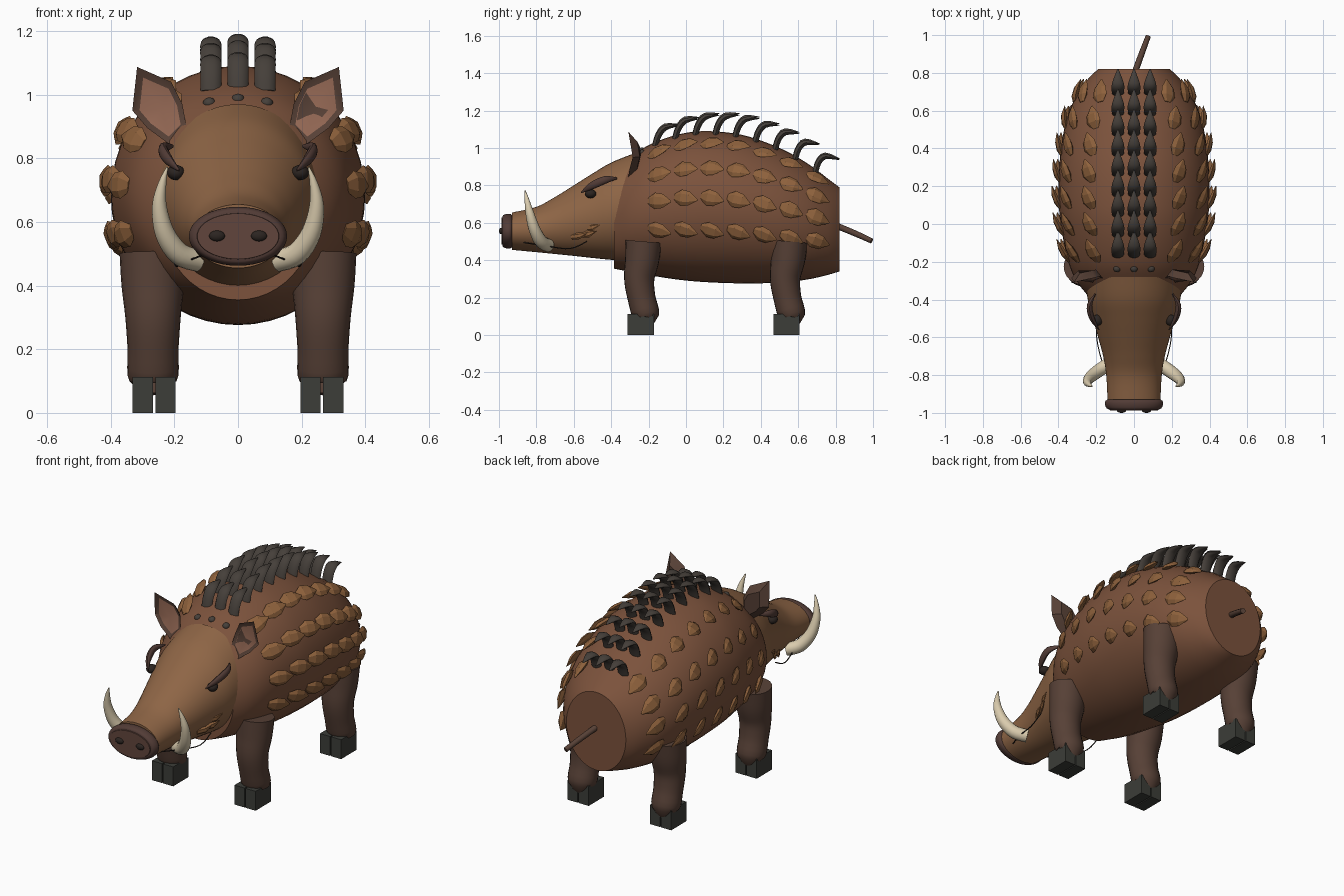
import bpy, bmesh, math
from mathutils import Vector, Matrix

if "Cube" in bpy.data.objects:
    bpy.data.objects.remove(bpy.data.objects["Cube"])


def mat(name, r, g, b):
    m = bpy.data.materials.new(name)
    m.diffuse_color = (r, g, b, 1)
    m.use_nodes = True
    m.node_tree.nodes["Principled BSDF"].inputs["Base Color"].default_value = m.diffuse_color
    return m


HIDE = mat("hide_brown", .20, .085, .045)
HEAD = mat("head_brown", .27, .13, .06)
LEG = mat("leg_brown", .095, .052, .037)
SCALE = mat("scale_tan", .27, .12, .045)
MANE = mat("mane_dark", .06, .05, .042)
HOOF = mat("hoof_dark", .045, .047, .04)
IVORY = mat("ivory", .70, .60, .42)
SNOUT = mat("snout_brown", .085, .045, .037)
PINK = mat("inner_ear", .30, .14, .09)
BLACK = mat("near_black", .025, .018, .015)


def finish(bm, name, material, smooth=True):
    bmesh.ops.recalc_face_normals(bm, faces=bm.faces)
    me = bpy.data.meshes.new(name)
    bm.to_mesh(me)
    bm.free()
    me.materials.append(material)
    ob = bpy.data.objects.new(name, me)
    bpy.context.collection.objects.link(ob)
    if smooth:
        bpy.ops.object.select_all(action='DESELECT')
        ob.select_set(True)
        bpy.context.view_layer.objects.active = ob
        bpy.ops.object.shade_smooth_by_angle(angle=math.radians(40))
    return ob


def spline(pts, k):
    """Catmull-Rom resampling of tuples, k steps per span."""
    p = [pts[0]] + list(pts) + [pts[-1]]
    out = []
    for i in range(1, len(p) - 2):
        for s in range(k):
            t = s / k
            out.append([.5 * (2 * b + (c - a) * t + (2 * a - 5 * b + 4 * c - d) * t * t
                              + (3 * b - a - 3 * c + d) * t ** 3)
                        for a, b, c, d in zip(*p[i - 1:i + 3])])
    return out + [list(pts[-1])]


def skin(bm, rings):
    """Bridge rings of points into a capped tube."""
    vs = [[bm.verts.new(p) for p in r] for r in rings]
    n = len(vs[0])
    for a, b in zip(vs, vs[1:]):
        for i in range(n):
            bm.faces.new((a[i], a[(i + 1) % n], b[(i + 1) % n], b[i]))
    bm.faces.new(vs[0])
    bm.faces.new(vs[-1])


def tube(bm, pts, hint, flat=1, n=12, k=4):
    """Tapered tube through (x, y, z, radius); radius is measured along hint."""
    q = spline(pts, k)
    rings = []
    for i, c in enumerate(q):
        t = (Vector(q[min(i + 1, len(q) - 1)][:3]) - Vector(q[max(i - 1, 0)][:3])).normalized()
        s = Vector(hint)
        s = (s - t * s.dot(t)).normalized()
        u = t.cross(s)
        rings.append([Vector(c[:3]) + c[3] * (s * math.cos(a) + u * flat * math.sin(a))
                      for a in (2 * math.pi * j / n for j in range(n))])
    skin(bm, rings)


def ellipsoid(bm, c, r):
    bmesh.ops.create_uvsphere(bm, u_segments=20, v_segments=12, radius=1,
                              matrix=Matrix.Translation(c) @ Matrix.Diagonal((*r, 1)))


def loft(name, stations, material, n=48):
    bm = bmesh.new()
    skin(bm, [[(w * math.cos(a), y, (t + b) / 2 + (t - b) / 2 * math.sin(a))
               for a in (2 * math.pi * j / n for j in range(n))]
              for y, w, b, t in spline(stations, 5)])
    return finish(bm, name, material)


# Body and head sections: (y, half width, bottom z, top z)
BODY = [(-.385, .24, .355, .87), (-.3, .305, .338, .945), (-.2, .348, .32, 1.015),
        (-.05, .38, .297, 1.07), (.1, .398, .283, 1.09), (.3, .396, .276, 1.07),
        (.5, .37, .28, 1.0), (.65, .32, .297, .917), (.76, .25, .322, .835),
        (.82, .19, .34, .79)]
loft("body", BODY, HIDE)
loft("head", [(-.93, .14, .455, .655), (-.8, .147, .443, .685), (-.7, .163, .433, .738),
              (-.6, .19, .423, .80), (-.5, .218, .412, .863), (-.4, .245, .402, .922),
              (-.28, .26, .392, .97)], HEAD)
FINE = spline(BODY, 20)


def surf(y, deg):
    """Point and outward normal on the body."""
    _, w, b, t = min(FINE, key=lambda s: abs(s[0] - y))
    c, s, h = math.cos(math.radians(deg)), math.sin(math.radians(deg)), (t - b) / 2
    return Vector((w * c, y, (t + b) / 2 + h * s)), Vector((c / w, 0, s / h)).normalized()


# Snout disc, face pad and nostrils
bm = bmesh.new()
tube(bm, [(0, -.925, .555, .125), (0, -.935, .555, .15), (0, -.955, .555, .154),
          (0, -.975, .555, .145), (0, -.982, .555, .132)], (1, 0, 0), .6, 40, 3)
finish(bm, "snout_disc", SNOUT)
bm = bmesh.new()
tube(bm, [(0, -.97, .555, .132), (0, -.987, .555, .128)], (1, 0, 0), .56, 40, 1)
finish(bm, "snout_pad", mat("pad_brown", .12, .06, .045))
bm = bmesh.new()
for s in (-1, 1):
    ellipsoid(bm, (s * .066, -.987, .556), (.025, .013, .017))
finish(bm, "nostrils", BLACK)

# Paired details of the head
for s, side in ((-1, "left"), (1, "right")):
    def part(name, material, pts, hint, flat=1, n=12):
        b = bmesh.new()
        tube(b, [(s * x, y, z, r) for x, y, z, r in pts], hint, flat, n)
        finish(b, side + "_" + name, material)

    part("tusk", IVORY, [(.125, -.735, .478, .035), (.185, -.775, .50, .035),
                         (.23, -.81, .565, .031), (.247, -.835, .65, .023),
                         (.238, -.85, .72, .013), (.222, -.86, .772, .003)], (0, 1, 0), 1, 16)
    part("brow", SNOUT, [(.185, -.56, .762, .004), (.222, -.5, .80, .02),
                         (.235, -.43, .83, .02), (.205, -.37, .838, .005)], (0, -.3, 1), .7)
    part("mouth_line", BLACK, [(.10, -.9, .50, .003), (.165, -.74, .475, .003),
                               (.195, -.62, .462, .003), (.20, -.53, .50, .003)], (0, 0, 1), 1, 6)
    bm = bmesh.new()
    ellipsoid(bm, (s * .195, -.51, .755), (.028, .03, .024))
    finish(bm, side + "_eye", BLACK)

    # Cheek tufts
    bm = bmesh.new()
    for y, z in ((-.60, .525), (-.55, .535), (-.53, .57)):
        x = .165 + (y + .6) * .28
        tube(bm, [(s * x, y - .01, z, .016), (s * (x + .025), y + .03, z + .005, .018),
                  (s * (x + .04), y + .07, z + .02, .002)], (0, 0, 1), .5, 6, 1)
    finish(bm, side + "_cheek_tufts", SCALE, False)

    # Ear: cupped shell with a lighter inner panel
    rim = [Vector((s * x, y, z)) for x, y, z in
           ((.317, -.308, 1.087), (.21, -.285, 1.04), (.175, -.275, .97), (.16, -.295, .89),
            (.21, -.31, .84), (.285, -.30, .895), (.332, -.285, .95))]
    c = sum(rim, Vector()) / 7
    bm, bi = bmesh.new(), bmesh.new()
    R = [bm.verts.new(p) for p in rim]
    inner = [p.lerp(c, .25) + Vector((0, .012, 0)) for p in rim]
    I = [bm.verts.new(p) for p in inner]
    B = [bm.verts.new(p.lerp(c, .4) + Vector((0, .042, 0))) for p in rim]
    for i in range(7):
        j = (i + 1) % 7
        bm.faces.new((R[i], R[j], I[j], I[i]))
        bm.faces.new((R[i], R[j], B[j], B[i]))
    bm.faces.new(B)
    bm.faces.new(I)
    finish(bm, side + "_ear", LEG)
    hub = bi.verts.new(c + Vector((0, .014, 0)))
    P = [bi.verts.new(p - Vector((0, .002, 0))) for p in inner]
    for i in range(7):
        bi.faces.new((P[i], P[(i + 1) % 7], hub))
    finish(bi, side + "_inner_ear", PINK)

    # Four rows of raised scales along the flank
    bm = bmesh.new()
    for deg in (-16, 8, 31, 56):
        for i in range(7):
            y = -.2 + i * .141
            pts = []
            for dy, lift, r in ((0, -.004, .02), (.035, .012, .044),
                                (.075, .026, .038), (.12, .036, .004)):
                p, nrm = surf(y + dy, deg - dy * 30)
                p = p + nrm * lift
                pts.append((s * p.x, p.y, p.z, r))
            tube(bm, pts, (s * -nrm.z, 0, nrm.x), .38, 6, 1)
    finish(bm, side + "_scales", SCALE, False)

    # Legs and split hooves
    for y0, end in ((0, "front"), (.78, "back")):
        part(end + "_leg", LEG, [(.267, y0 - .228, .10, .001), (.267, y0 - .213, .10, .074),
                                 (.267, y0 - .238, .2, .08), (.267, y0 - .25, .3, .087),
                                 (.268, y0 - .235, .4, .098), (.268, y0 - .226, .5, .104)],
             (1, 0, 0), .93, 24)
        bm = bmesh.new()
        for x in (.228, .299):
            bmesh.ops.create_cube(bm, size=1, matrix=Matrix.Translation(
                (s * x, y0 - .242, .056)) @ Matrix.Diagonal((.064, .14, .112, 1)))
        finish(bm, side + "_" + end + "_hoof", HOOF, False)

# Mane: three columns of curved bristle tufts sweeping back
bm = bmesh.new()
for col in (-1, 0, 1):
    for i in range(9):
        y = -.165 + i * .107
        x = col * .085
        z = surf(y, 90 - 12 * abs(col))[0].z - .012
        drop = max(0, i - 3) * .008
        tube(bm, [(x, y, z, .032), (x, y + .018, z + .055, .033),
                  (x, y + .055, z + .098 - drop * .3, .031),
                  (x, y + .13, z + .108 - drop, .003)], (1, 0, 0), .5, 10, 3)
    ellipsoid(bm, (col * .09, -.235, .985 - .012 * abs(col)), (.02, .02, .018))
finish(bm, "mane", MANE)

# Tail
bm = bmesh.new()
tube(bm, [(0, .79, .59, .017), (.04, .9, .545, .016), (.075, .993, .503, .014)], (1, 0, 0))
finish(bm, "tail", LEG)
